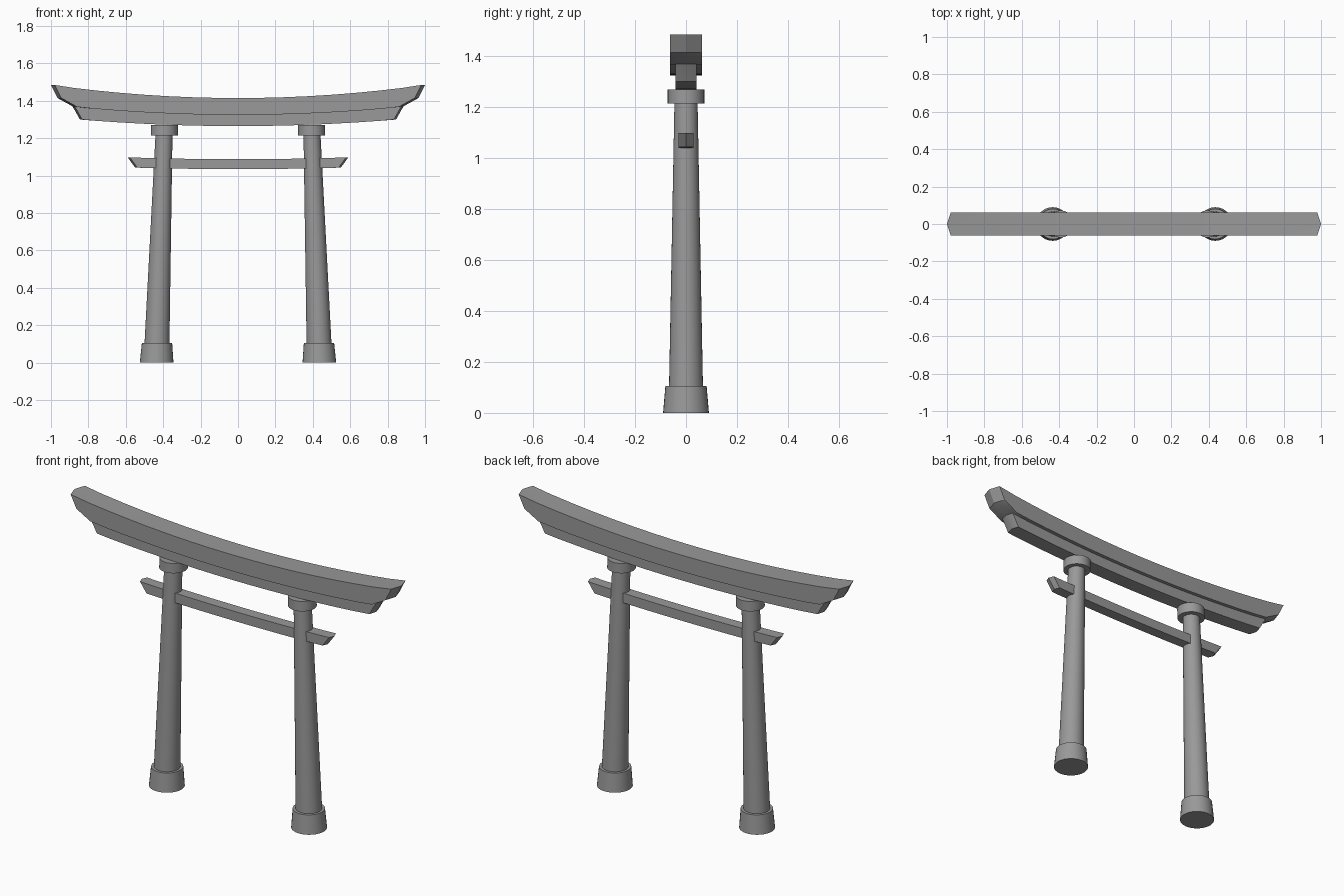
import bpy, bmesh
from mathutils import Vector

cube = bpy.data.objects.get("Cube")
if cube:
    bpy.data.objects.remove(cube, do_unlink=True)

GREY = (0.32, 0.32, 0.32, 1)
grey = bpy.data.materials.new("stone grey")
grey.use_nodes = True
grey.diffuse_color = GREY
grey.node_tree.nodes["Principled BSDF"].inputs["Base Color"].default_value = GREY


def finish(bm, name):
    bmesh.ops.recalc_face_normals(bm, faces=bm.faces)
    mesh = bpy.data.meshes.new(name)
    bm.to_mesh(mesh)
    bm.free()
    mesh.materials.append(grey)
    obj = bpy.data.objects.new(name, mesh)
    bpy.context.collection.objects.link(obj)
    bpy.ops.object.select_all(action='DESELECT')
    obj.select_set(True)
    bpy.context.view_layer.objects.active = obj
    bpy.ops.object.shade_smooth_by_angle(angle=0.5)


def beam(name, rows, half_width, point, steps=16):
    """Upswept beam; rows run top to bottom as (half length, middle z, end z)."""
    # Outline of one cross-section, with centre points for the pointed ends
    loop = [(rows[0], 0)]
    loop += [(row, 1) for row in rows]
    loop += [(rows[-1], 0)]
    loop += [(row, -1) for row in reversed(rows)]
    bm = bmesh.new()
    sections = []
    for i in range(steps + 1):
        t = 2 * i / steps - 1
        inset = point if abs(t) == 1 else 0
        sections.append([
            bm.verts.new((t * (length - inset * abs(side)), side * half_width,
                          z_mid + (z_end - z_mid) * t * t))
            for (length, z_mid, z_end), side in loop])
    count = len(loop)
    for a, b in zip(sections, sections[1:]):
        for j in range(count):
            k = (j + 1) % count
            bm.faces.new((a[j], a[k], b[k], b[j]))
    # Pointed ends: two facets per row, meeting on the centre line
    for ring, t in ((sections[0], -1), (sections[-1], 1)):
        n = len(rows)
        centre = [ring[0]]
        centre += [bm.verts.new((t * r[0], 0, r[2])) for r in rows[1:-1]]
        centre += [ring[n + 1]]
        left, right = ring[1:n + 1], ring[n + 2:][::-1]
        for j in range(n - 1):
            for edge in (left, right):
                bm.faces.new((centre[j], edge[j], edge[j + 1], centre[j + 1]))
    finish(bm, name)


def column(name, side, bottom, top, sides=32):
    """Tapered leaning round part; ends given as (x, z, radius)."""
    bm = bmesh.new()
    rings = []
    for x, z, radius in (bottom, top):
        ring = bmesh.ops.create_circle(bm, segments=sides, radius=radius, cap_ends=True)["verts"]
        bmesh.ops.translate(bm, verts=ring, vec=Vector((side * x, 0, z)))
        rings.append(ring)
    for j in range(sides):
        k = (j + 1) % sides
        bm.faces.new((rings[0][j], rings[0][k], rings[1][k], rings[1][j]))
    finish(bm, name)


# Crossbeams
beam("top_lintel", [(1, 1.415, 1.485), (0.965, 1.375, 1.415), (0.88, 1.325, 1.368)], 0.062, 0.02)
beam("lower_lintel", [(0.885, 1.33, 1.369), (0.873, 1.315, 1.35), (0.845, 1.265, 1.3)], 0.042, 0.012)
beam("tie_beam", [(0.59, 1.088, 1.098), (0.55, 1.035, 1.043)], 0.03, 0.012)

# Pillars with their footings and collars
for label, side in (("left", 1), ("right", -1)):
    column(label + "_footing", side, (0.435, 0, 0.09), (0.433, 0.105, 0.081))
    column(label + "_pillar", side, (0.434, 0.08, 0.067), (0.395, 1.24, 0.045))
    column(label + "_collar", side, (0.394, 1.215, 0.072), (0.392, 1.27, 0.072))
